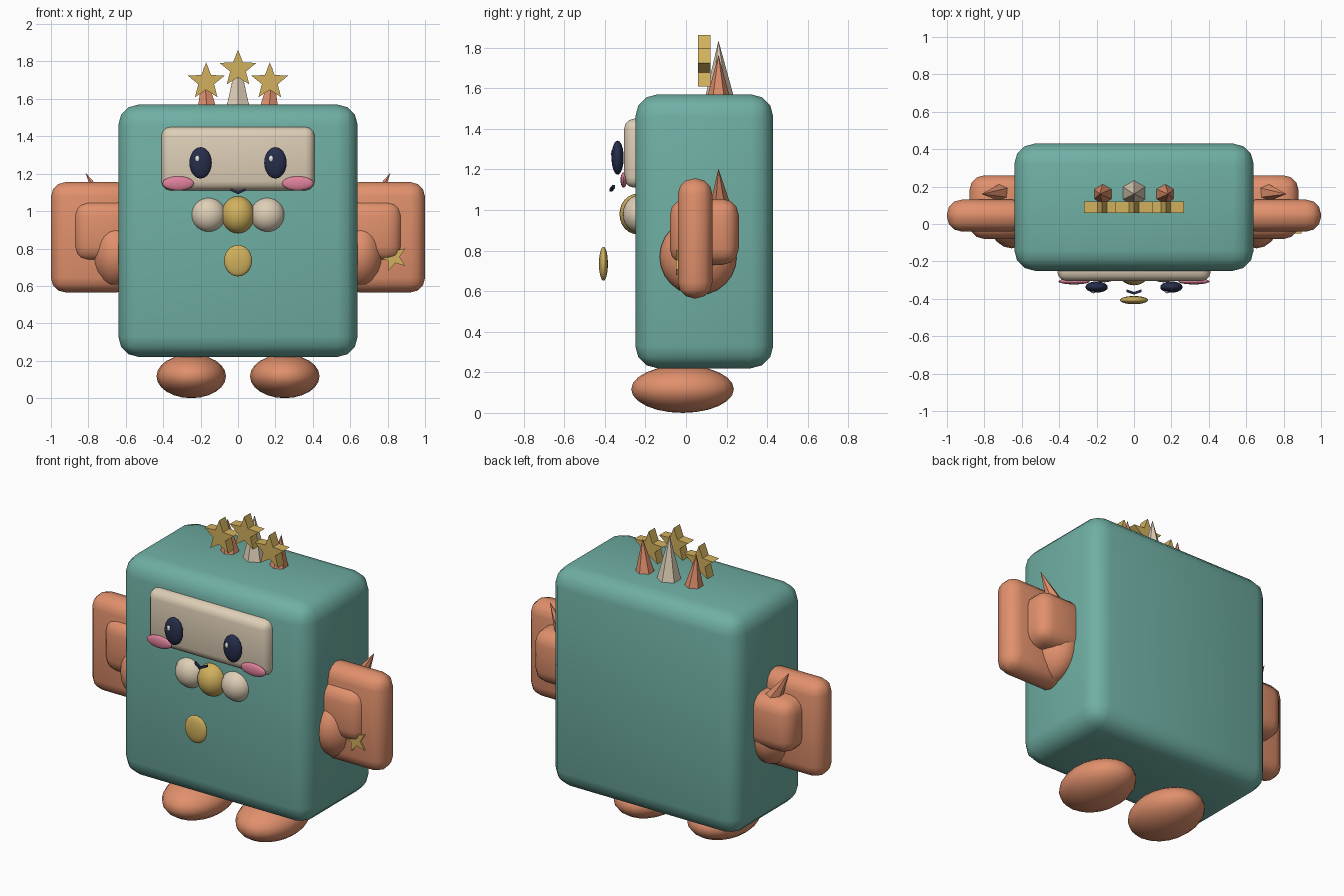
import bpy, bmesh, math
from mathutils import Vector

if "Cube" in bpy.data.objects:
    bpy.data.objects.remove(bpy.data.objects["Cube"])


def mat(name, r, g, b):
    m = bpy.data.materials.new(name)
    m.diffuse_color = (r, g, b, 1)
    m.use_nodes = True
    m.node_tree.nodes["Principled BSDF"].inputs["Base Color"].default_value = m.diffuse_color
    return m


TEAL = mat("teal", 0.16, 0.43, 0.37)
ORANGE = mat("terracotta", 0.75, 0.28, 0.15)
CREAM = mat("cream", 0.73, 0.62, 0.47)
GOLD = mat("gold", 0.64, 0.44, 0.11)
NAVY = mat("navy", 0.02, 0.027, 0.07)
PINK = mat("pink", 0.74, 0.22, 0.33)
WHITE = mat("white", 0.85, 0.85, 0.85)


def finish(bm, name, m, angle):
    bmesh.ops.recalc_face_normals(bm, faces=bm.faces)
    me = bpy.data.meshes.new(name)
    bm.to_mesh(me)
    bm.free()
    me.materials.append(m)
    ob = bpy.data.objects.new(name, me)
    bpy.context.collection.objects.link(ob)
    if angle:
        bpy.ops.object.select_all(action='DESELECT')
        ob.select_set(True)
        bpy.context.view_layer.objects.active = ob
        bpy.ops.object.shade_smooth_by_angle(angle=math.radians(angle))
    return ob


def rounded_box(name, lo, hi, r, seg, m):
    bm = bmesh.new()
    bmesh.ops.create_cube(bm, size=1)
    for v in bm.verts:
        v.co = Vector([(a + b) / 2 + c * (b - a) for a, b, c in zip(lo, hi, v.co)])
    bmesh.ops.bevel(bm, geom=bm.edges[:], offset=r, segments=seg, profile=0.5, affect='EDGES')
    return finish(bm, name, m, 60)


def ellipsoid(name, c, r, m, u=20, v=12):
    bm = bmesh.new()
    bmesh.ops.create_uvsphere(bm, u_segments=u, v_segments=v, radius=1)
    for p in bm.verts:
        p.co = Vector([a + b * k for a, b, k in zip(c, r, p.co)])
    return finish(bm, name, m, 60)


def spike(name, base, tip, r, m, sides=6):
    bm = bmesh.new()
    base, tip = Vector(base), Vector(tip)
    q = Vector((0, 0, 1)).rotation_difference(tip - base)
    ring = []
    for i in range(sides):
        a = math.tau * i / sides + math.pi / 6
        ring.append(bm.verts.new(base + q @ Vector((r * math.cos(a), r * math.sin(a), 0))))
    top = bm.verts.new(tip)
    bm.faces.new(ring)
    for i in range(sides):
        bm.faces.new((ring[i], ring[(i + 1) % sides], top))
    return finish(bm, name, m, 0)


def star(name, c, r, depth, turn=0.0):
    bm = bmesh.new()
    ring = []
    for i in range(10):
        a = math.pi / 2 + turn + math.pi * i / 5
        k = r if i % 2 == 0 else r * 0.43
        ring.append(bm.verts.new((c[0] + k * math.cos(a), c[1] - depth / 2, c[2] + k * math.sin(a))))
    f = bm.faces.new(ring)
    new = bmesh.ops.extrude_face_region(bm, geom=[f])['geom']
    for v in new:
        if isinstance(v, bmesh.types.BMVert):
            v.co.y += depth
    return finish(bm, name, GOLD, 0)


# Torso and face panel
rounded_box("body", (-0.64, -0.25, 0.22), (0.64, 0.43, 1.57), 0.11, 3, TEAL)
rounded_box("face_panel", (-0.41, -0.305, 1.11), (0.41, -0.10, 1.45), 0.05, 3, CREAM)

# Collar beads and medallion
ellipsoid("collar_centre", (0, -0.24, 0.98), (0.09, 0.088, 0.1), GOLD)
ellipsoid("medallion", (0, -0.407, 0.735), (0.075, 0.022, 0.084), GOLD)

# Small mouth made of two bars meeting in a V
for s in (-1, 1):
    bm = bmesh.new()
    a, b = Vector((0, -0.37, 1.098)), Vector((s * 0.04, -0.357, 1.115))
    rings = [[bm.verts.new(p + Vector((0, dy, dz)))
              for dy, dz in ((-.007, -.007), (.007, -.007), (.007, .007), (-.007, .007))]
             for p in (a, b)]
    bm.faces.new(rings[0])
    bm.faces.new(rings[1])
    for i in range(4):
        j = (i + 1) % 4
        bm.faces.new((rings[0][i], rings[0][j], rings[1][j], rings[1][i]))
    finish(bm, "mouth_half", NAVY, 0)

for s, side in ((-1, "left"), (1, "right")):
    # Facial features
    ellipsoid("eye_" + side, (s * 0.2, -0.337, 1.258), (0.06, 0.03, 0.084), NAVY)
    ellipsoid("eye_glint_" + side, (s * 0.197 - 0.02, -0.362, 1.28), (0.013, 0.009, 0.018), WHITE, 10, 6)
    ellipsoid("cheek_" + side, (s * 0.32, -0.307, 1.148), (0.084, 0.016, 0.038), PINK)
    ellipsoid("collar_bead_" + side, (s * 0.157, -0.23, 0.98), (0.094, 0.082, 0.093), CREAM)

    # Feet
    ellipsoid("foot_" + side, (s * 0.25, -0.017, 0.117), (0.186, 0.253, 0.117), ORANGE)

    # Arms: big slab, smaller block, round palm and a claw
    def span(x0, x1):
        return sorted((s * x0, s * x1))
    x0, x1 = span(0.57, 1.0)
    rounded_box("arm_slab_" + side, (x0, -0.04, 0.565), (x1, 0.13, 1.155), 0.078, 3, ORANGE)
    x0, x1 = span(0.55, 0.88)
    rounded_box("arm_block_" + side, (x0, -0.08, 0.73), (x1, 0.26, 1.055), 0.08, 3, ORANGE)
    ellipsoid("palm_" + side, (s * 0.655, 0.06, 0.77), (0.135, 0.19, 0.19), ORANGE)
    spike("claw_" + side, (s * 0.69, 0.17, 0.99), (s * 0.815, 0.16, 1.205), 0.06, ORANGE)

    # Outer crest spikes and stars
    spike("crest_spike_" + side, (s * 0.167, 0.16, 1.56), (s * 0.183, 0.16, 1.765), 0.055, ORANGE)
    star("crest_star_" + side, (s * 0.17, 0.09, 1.692), 0.103, 0.06)

# Centre crest
spike("crest_spike_centre", (0, 0.165, 1.56), (0, 0.16, 1.835), 0.07, CREAM)
star("crest_star_centre", (0, 0.09, 1.76), 0.103, 0.06)

# Star charm on one arm
star("arm_star", (0.83, -0.035, 0.755), 0.08, 0.03, 0.3)
